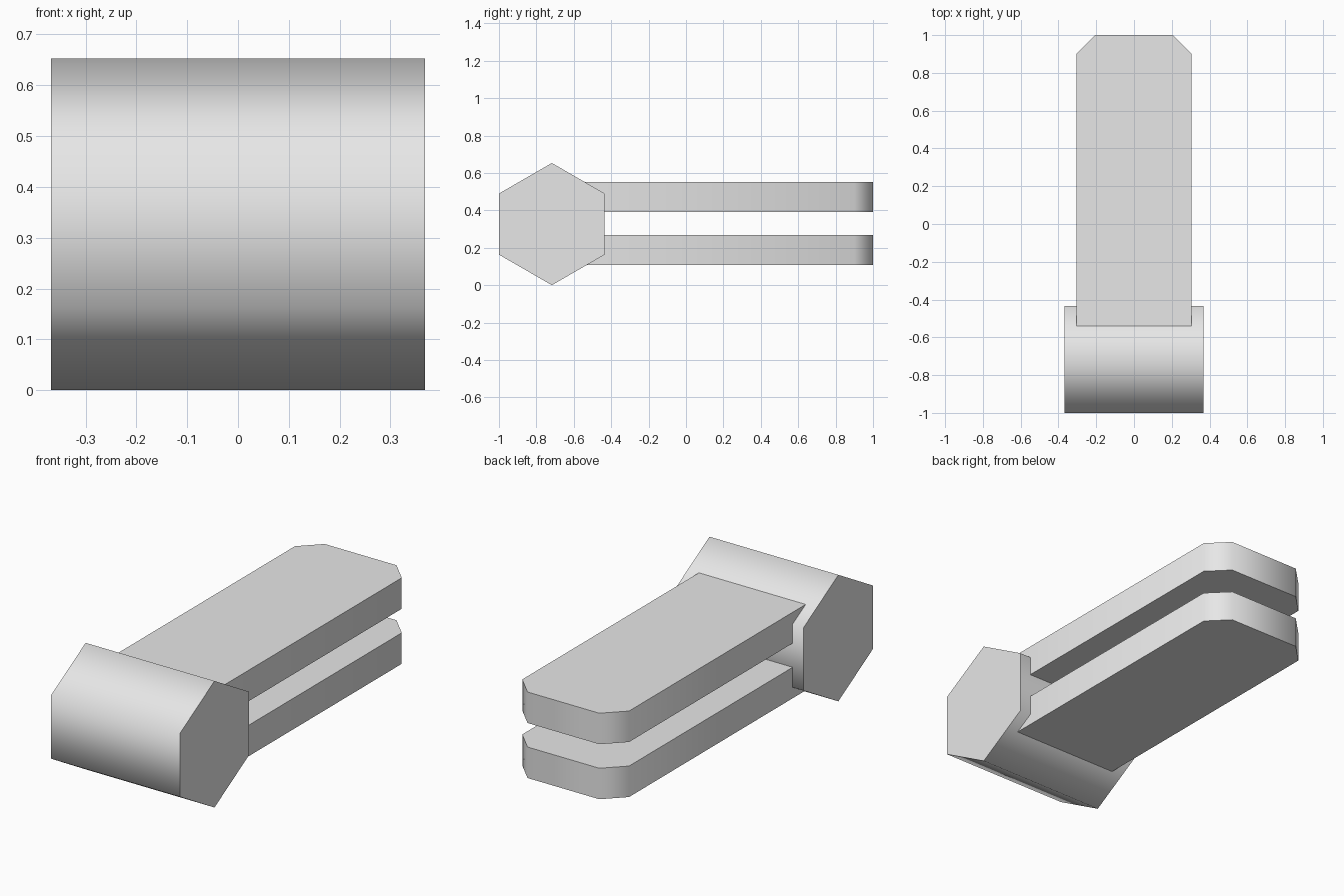
import bpy, bmesh, math

if "Cube" in bpy.data.objects:
    bpy.data.objects.remove(bpy.data.objects["Cube"])

grey = bpy.data.materials.new("light_grey")
grey.diffuse_color = (0.8, 0.8, 0.8, 1)
grey.use_nodes = True
grey.node_tree.nodes["Principled BSDF"].inputs["Base Color"].default_value = grey.diffuse_color


def prism(name, points, offset):
    """Extrude a closed 3D outline by an offset vector, smooth round the sides."""
    bm = bmesh.new()
    face = bm.faces.new([bm.verts.new(p) for p in points])
    ext = bmesh.ops.extrude_face_region(bm, geom=[face])["geom"]
    bmesh.ops.translate(bm, vec=offset,
                        verts=[v for v in ext if isinstance(v, bmesh.types.BMVert)])
    bmesh.ops.recalc_face_normals(bm, faces=bm.faces)
    me = bpy.data.meshes.new(name)
    bm.to_mesh(me)
    bm.free()
    me.materials.append(grey)
    ob = bpy.data.objects.new(name, me)
    bpy.context.collection.objects.link(ob)
    bpy.ops.object.select_all(action='DESELECT')
    ob.select_set(True)
    bpy.context.view_layer.objects.active = ob
    bpy.ops.object.shade_smooth_by_angle(angle=math.radians(70))
    return ob


# Hexagonal head lying along x
R = 0.3265
cy = -1 + R * math.cos(math.radians(30))
hexagon = [(-0.368, cy + R * math.sin(math.radians(a)), R + R * math.cos(math.radians(a)))
           for a in range(0, 360, 60)]
prism("hex_head", hexagon, (0.736, 0, 0))

# Two flat prongs with chamfered tips
half, chamfer, thick = 0.305, 0.1, 0.16
for name, z in (("lower_prong", 0.107), ("upper_prong", 0.391)):
    outline = [(-half, -0.6, z), (half, -0.6, z), (half, 1 - chamfer, z),
               (half - chamfer, 1, z), (chamfer - half, 1, z), (-half, 1 - chamfer, z)]
    prism(name, outline, (0, 0, thick))
